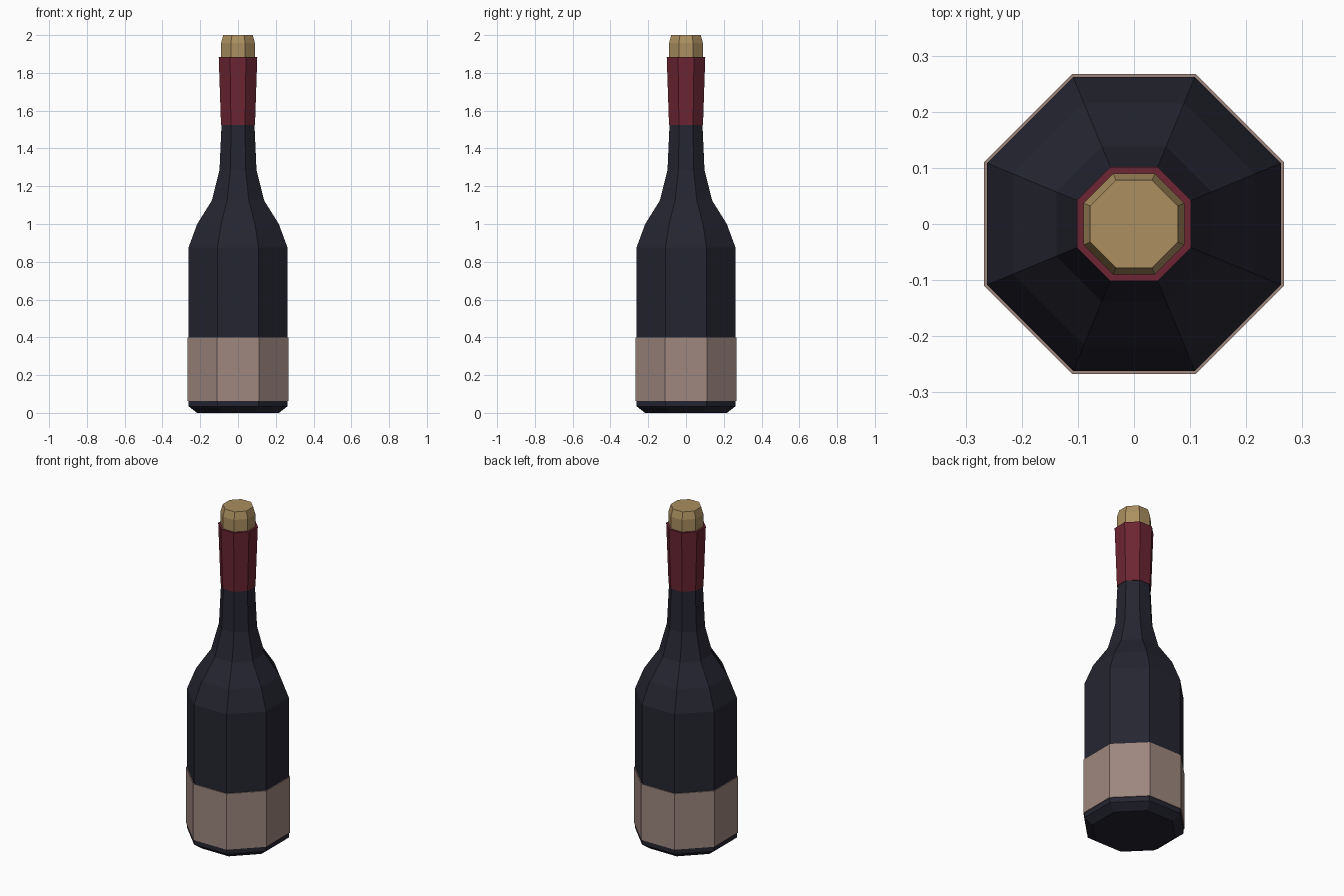
import bpy, bmesh, math

if "Cube" in bpy.data.objects:
    bpy.data.objects.remove(bpy.data.objects["Cube"])

SIDES = 8


def srgb(r, g, b):
    def lin(c):
        c /= 255
        return c / 12.92 if c <= 0.04045 else ((c + 0.055) / 1.055) ** 2.4
    return (lin(r), lin(g), lin(b), 1.0)


def material(name, rgb):
    m = bpy.data.materials.new(name)
    m.diffuse_color = srgb(*rgb)
    m.use_nodes = True
    m.node_tree.nodes["Principled BSDF"].inputs["Base Color"].default_value = m.diffuse_color
    return m


def lathe(name, profile, mat, cap_bottom=True, cap_top=True):
    """Eight-sided turned part; profile is (half width across flats, z), bottom up."""
    bm = bmesh.new()
    rings = []
    for half_width, z in profile:
        r = half_width / math.cos(math.pi / SIDES)
        angles = [(i + 0.5) * 2 * math.pi / SIDES for i in range(SIDES)]
        rings.append([bm.verts.new((r * math.cos(a), r * math.sin(a), z)) for a in angles])
    for low, high in zip(rings, rings[1:]):
        for i in range(SIDES):
            j = (i + 1) % SIDES
            bm.faces.new((low[i], low[j], high[j], high[i]))
    if cap_bottom:
        bm.faces.new(rings[0][::-1])
    if cap_top:
        bm.faces.new(rings[-1])
    mesh = bpy.data.meshes.new(name)
    bm.to_mesh(mesh)
    bm.free()
    mesh.materials.append(mat)
    obj = bpy.data.objects.new(name, mesh)
    bpy.context.collection.objects.link(obj)
    return obj


glass = material("dark glass", (37, 37, 49))
paper = material("label paper", (158, 135, 127))
wine_red = material("red foil", (108, 37, 51))
cork_tan = material("cork tan", (171, 143, 96))

# Glass body with chamfered base, shoulder and neck
lathe("bottle_glass", [(0.217, 0), (0.262, 0.035), (0.262, 0.875), (0.216, 1.0),
                       (0.138, 1.125), (0.098, 1.285), (0.087, 1.53), (0.085, 1.56)], glass)

# Paper label wrapped around the lower body
lathe("label", [(0.262, 0.064), (0.267, 0.064), (0.267, 0.4), (0.262, 0.4)], paper, False, False)

# Foil sleeve flaring slightly toward the mouth
lathe("foil_sleeve", [(0.084, 1.525), (0.090, 1.525), (0.102, 1.885)], wine_red, False, True)

# Cork with a bevelled top edge
lathe("cork", [(0.090, 1.88), (0.090, 1.957), (0.078, 2.0)], cork_tan)
